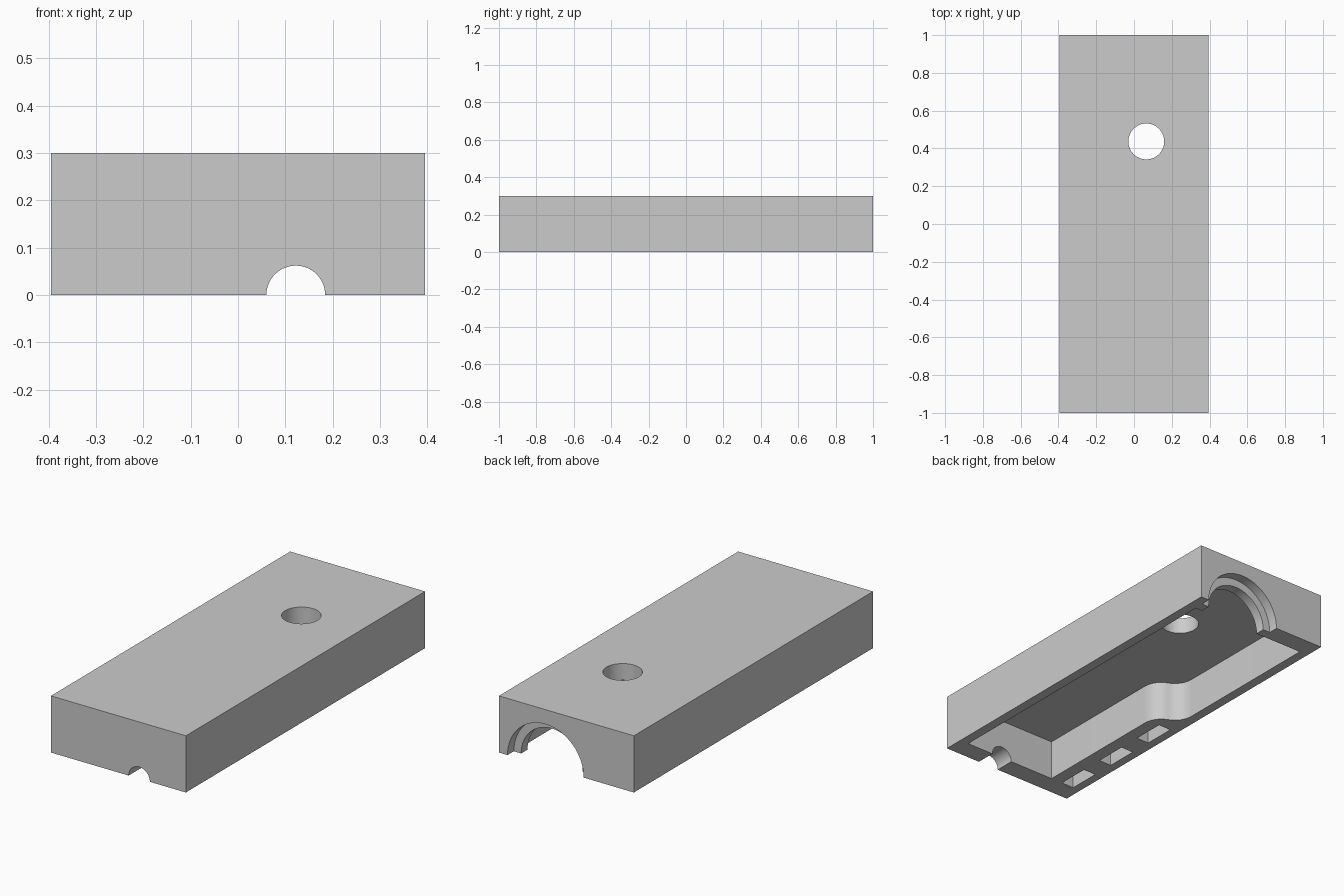
import bpy, bmesh, math
from mathutils import Matrix

if "Cube" in bpy.data.objects:
    bpy.data.objects.remove(bpy.data.objects["Cube"], do_unlink=True)

HALF_W, HEIGHT = 0.395, 0.30
WALL_X, WALL_Y, DEPTH = 0.343, 0.894, 0.214   # inner walls and ceiling
BORE_X = 0.122                                # axis of the end bores

grey = bpy.data.materials.new("plain_grey")
grey.use_nodes = True
grey.diffuse_color = (0.6, 0.6, 0.6, 1)
grey.node_tree.nodes["Principled BSDF"].inputs["Base Color"].default_value = (0.6, 0.6, 0.6, 1)


def prism(name, outline, z0, z1):
    """Extrude a flat outline from z0 up to z1."""
    bm = bmesh.new()
    face = bm.faces.new([bm.verts.new((x, y, z0)) for x, y in outline])
    top = bmesh.ops.extrude_face_region(bm, geom=[face])["geom"]
    verts = [g for g in top if isinstance(g, bmesh.types.BMVert)]
    bmesh.ops.translate(bm, verts=verts, vec=(0, 0, z1 - z0))
    bmesh.ops.recalc_face_normals(bm, faces=bm.faces)
    mesh = bpy.data.meshes.new(name)
    bm.to_mesh(mesh)
    bm.free()
    mesh.materials.append(grey)
    obj = bpy.data.objects.new(name, mesh)
    bpy.context.scene.collection.objects.link(obj)
    return obj


def box(name, x0, x1, y0, y1, z0, z1):
    return prism(name, [(x0, y0), (x1, y0), (x1, y1), (x0, y1)], z0, z1)


def round_bar(name, radius, a, b, n=96):
    ring = [(radius * math.cos(2 * math.pi * i / n), radius * math.sin(2 * math.pi * i / n))
            for i in range(n)]
    return prism(name, ring, a, b)


def end_bore(name, radius, y0, y1):
    """Round bore along y, centred on the open underside."""
    obj = round_bar(name, radius, -y1, -y0)
    obj.data.transform(Matrix.Translation((BORE_X, 0, 0)) @ Matrix.Rotation(math.pi / 2, 4, "X"))
    return obj


# Main cavity: narrow at the front, widening through an S-shaped bend
narrow_x, bend_y0, bend_y1 = -0.206, -0.16, 0.042
dx, dy = narrow_x + WALL_X, bend_y1 - bend_y0
theta = 2 * math.atan(dx / dy)
r = dy / (2 * math.sin(theta))
steps = [theta * i / 12 for i in range(13)]
arc = [(r * (1 - math.cos(t)), r * math.sin(t)) for t in steps]
bend = [(narrow_x - u, bend_y0 + v) for u, v in arc]
bend += [(-WALL_X + u, bend_y1 - v) for u, v in reversed(arc[:-1])]
cavity = [(WALL_X, WALL_Y), (WALL_X, -WALL_Y), (narrow_x, -WALL_Y)] + bend + [(-WALL_X, WALL_Y)]

cutters = [prism("cavity_cutter", cavity, -0.1, DEPTH)]

# Row of three pockets beside the narrow part
for i in range(3):
    y = -WALL_Y + 0.295 * i
    cutters.append(box("pocket_cutter", -0.349, -0.275, y, y + 0.173, -0.1, DEPTH))

# Stepped back opening, small front opening and button hole
cutters.append(end_bore("back_recess_cutter", 0.223, 0.947, 1.1))
cutters.append(end_bore("back_bore_cutter", 0.18, 0.85, 0.96))
cutters.append(end_bore("front_bore_cutter", 0.062, -1.1, -0.85))
hole = round_bar("button_hole_cutter", 0.095, 0.15, 0.4)
hole.data.transform(Matrix.Translation((0.065, 0.437, 0)))
cutters.append(hole)

# Housing shell
housing = box("housing", -HALF_W, HALF_W, -1, 1, 0, HEIGHT)
for c in cutters:
    c.hide_render = True
    mod = housing.modifiers.new(c.name, "BOOLEAN")
    mod.operation, mod.solver, mod.object = "DIFFERENCE", "EXACT", c

# Bake the cuts and remove the cutters
graph = bpy.context.evaluated_depsgraph_get()
baked = bpy.data.meshes.new_from_object(housing.evaluated_get(graph))
housing.modifiers.clear()
housing.data = baked
for c in cutters:
    bpy.data.objects.remove(c, do_unlink=True)

bpy.ops.object.select_all(action="DESELECT")
housing.select_set(True)
bpy.context.view_layer.objects.active = housing
bpy.ops.object.shade_smooth_by_angle(angle=math.radians(30))
